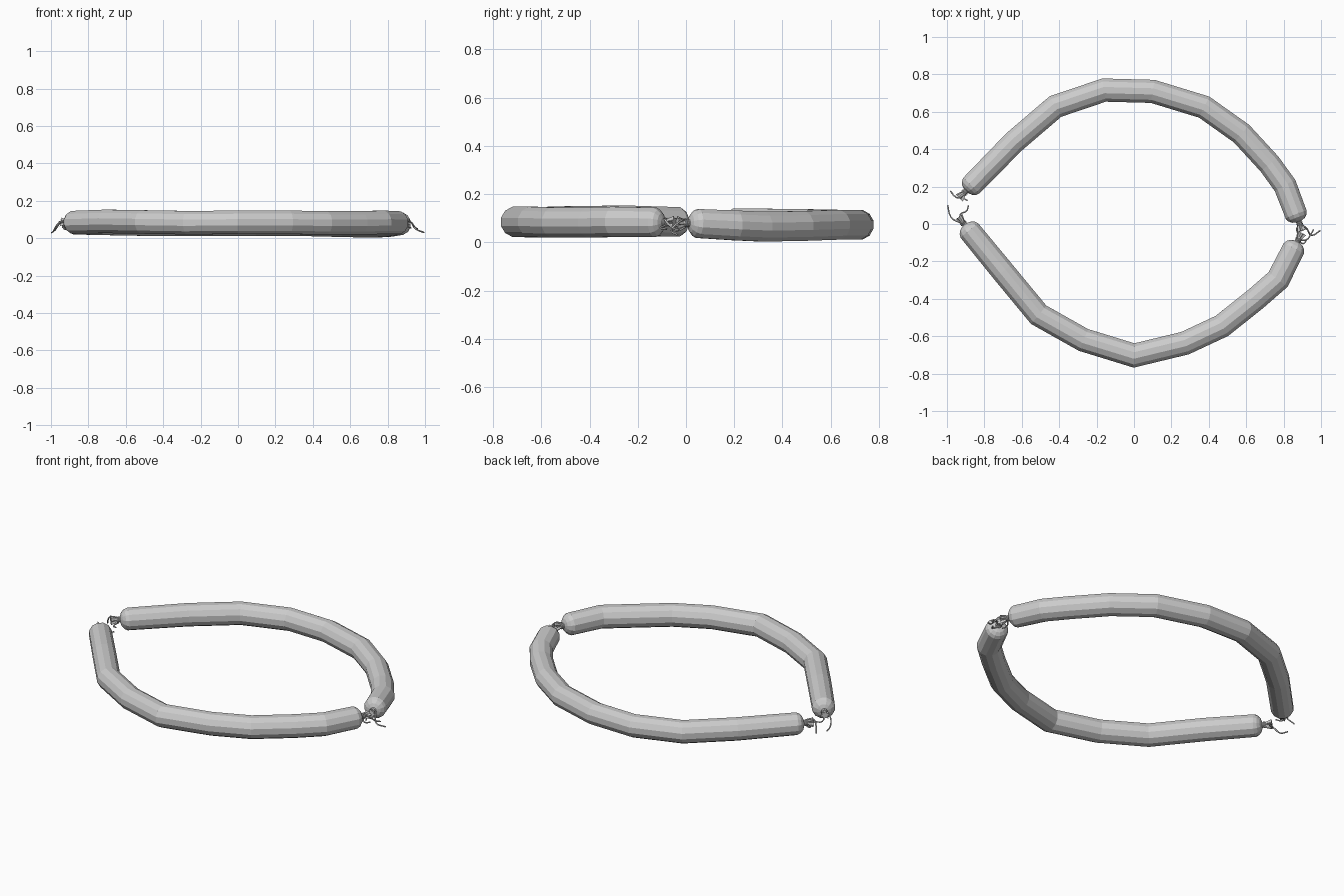
import bpy, bmesh, math
from mathutils import Vector

if "Cube" in bpy.data.objects:
    bpy.data.objects.remove(bpy.data.objects["Cube"])

SIDES = 12
UP = Vector((0, 0, 1))
# end profile: (distance past the last full ring, radius)
END = [(0.018, 0.054), (0.032, 0.038), (0.04, 0.016), (0.052, 0.011),
       (0.066, 0.018), (0.092, 0.028)]


def sausage(name, pts, r):
    """Sweep a round section along pts, closing both ends to a pleated tail."""
    pts = [Vector(p) for p in pts]
    d0 = (pts[0] - pts[1]).normalized()
    d1 = (pts[-1] - pts[-2]).normalized()
    rings = [(pts[0] + d0 * s, -d0, q, 1, i) for i, (s, q) in enumerate(END)][::-1]
    for i, p in enumerate(pts):
        a = (p - pts[i - 1]).normalized() if i else -d0
        b = (pts[i + 1] - p).normalized() if i < len(pts) - 1 else d1
        t = (a + b).normalized()
        full = r if 0 < i < len(pts) - 1 else r * 0.97
        rings.append((p, t, full, 1 / t.dot(a), 0))
    rings += [(pts[-1] + d1 * s, d1, q, 1, i) for i, (s, q) in enumerate(END)]
    bm = bmesh.new()
    loops = []
    for p, t, q, stretch, k in rings:
        side = t.cross(UP).normalized()
        up = side.cross(t)
        loop = []
        for j in range(SIDES):
            w = 2 * math.pi * (j + 0.5) / SIDES
            rad = q * (0.55 if k >= 4 and j % 2 else 1)   # pleats in the tail
            loop.append(bm.verts.new(p + side * math.cos(w) * rad * stretch + up * math.sin(w) * rad))
        loops.append(loop)
    for l0, l1 in zip(loops, loops[1:]):
        for j in range(SIDES):
            n = (j + 1) % SIDES
            bm.faces.new((l0[j], l0[n], l1[n], l1[j]))
    bm.faces.new(loops[0])
    bm.faces.new(loops[-1])
    bmesh.ops.recalc_face_normals(bm, faces=bm.faces)
    me = bpy.data.meshes.new(name)
    bm.to_mesh(me)
    bm.free()
    bpy.context.collection.objects.link(bpy.data.objects.new(name, me))
    # string wrapped round each neck
    for k, (p, d) in enumerate(((pts[0], d0), (pts[-1], d1))):
        for turn in (0.048, 0.056):
            bpy.ops.mesh.primitive_torus_add(
                major_radius=0.014, minor_radius=0.004, major_segments=12, minor_segments=6,
                location=p + d * turn, rotation=d.to_track_quat('Z', 'Y').to_euler())
            bpy.context.object.name = f"{name}_tie_{k}"


def string(name, pts):
    cu = bpy.data.curves.new(name, 'CURVE')
    cu.dimensions = '3D'
    cu.bevel_depth = 0.004
    cu.bevel_resolution = 1
    cu.use_fill_caps = True
    cu.resolution_u = 4
    sp = cu.splines.new('BEZIER')
    sp.bezier_points.add(len(pts) - 1)
    for b, p in zip(sp.bezier_points, pts):
        b.co = p
        b.handle_left_type = b.handle_right_type = 'AUTO'
    bpy.context.collection.objects.link(bpy.data.objects.new(name, cu))


# the two curved links
sausage("back_sausage", [
    (-0.87, 0.205, 0.08), (-0.64, 0.44, 0.077), (-0.42, 0.628, 0.073), (-0.16, 0.716, 0.073),
    (0.10, 0.709, 0.073), (0.375, 0.625, 0.073), (0.575, 0.483, 0.068), (0.725, 0.32, 0.065),
    (0.808, 0.205, 0.07), (0.867, 0.05, 0.078)], 0.064)
sausage("front_sausage", [
    (-0.88, -0.035, 0.085), (-0.70, -0.255, 0.09), (-0.51, -0.485, 0.087), (-0.27, -0.62, 0.083),
    (0, -0.703, 0.085), (0.273, -0.637, 0.085), (0.47, -0.545, 0.082), (0.652, -0.40, 0.082),
    (0.77, -0.297, 0.085), (0.855, -0.13, 0.083)], 0.065)

# loose string ends at each knot
tails = [
    [(-0.90, 0.165, 0.095), (-0.935, 0.14, 0.10), (-0.96, 0.15, 0.07), (-0.98, 0.175, 0.04)],
    [(-0.90, 0.165, 0.065), (-0.92, 0.15, 0.05), (-0.89, 0.125, 0.055)],
    [(-0.91, 0.005, 0.10), (-0.96, 0.02, 0.08), (-0.985, 0.05, 0.04), (-0.996, 0.10, 0.03)],
    [(-0.91, 0.005, 0.07), (-0.93, 0.05, 0.05), (-0.895, 0.07, 0.045), (-0.885, 0.10, 0.04)],
    [(0.885, 0.0, 0.095), (0.92, -0.02, 0.09), (0.95, -0.06, 0.05), (0.996, -0.035, 0.03)],
    [(0.885, 0.0, 0.065), (0.87, -0.03, 0.05), (0.88, -0.055, 0.045)],
    [(0.88, -0.085, 0.10), (0.92, -0.085, 0.09), (0.945, -0.055, 0.06), (0.96, -0.03, 0.05)],
    [(0.88, -0.085, 0.07), (0.905, -0.105, 0.06), (0.925, -0.08, 0.055)],
]
for i, pts in enumerate(tails):
    string(f"string_tail_{i}", pts)
